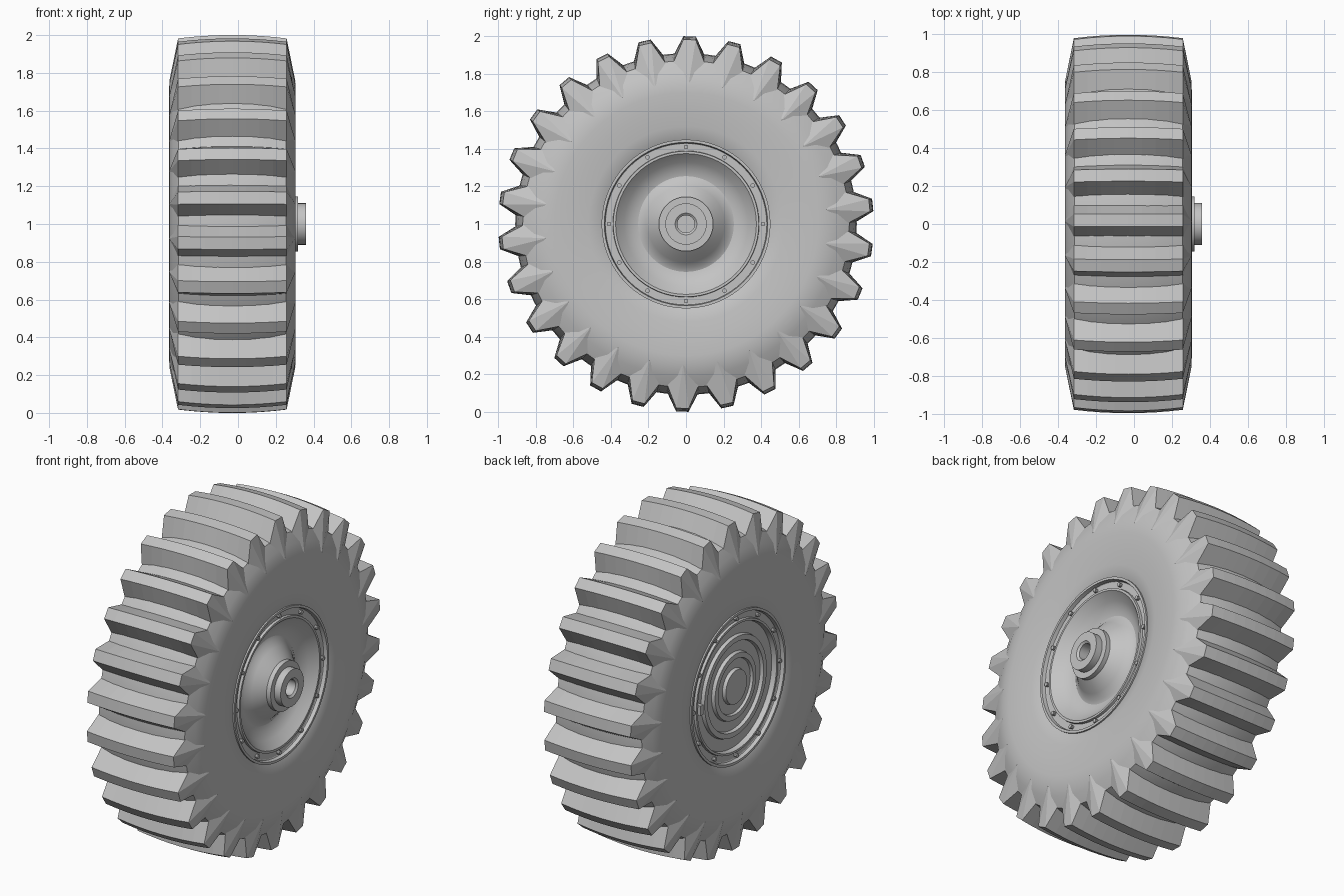
import bpy, bmesh, math
from mathutils import Matrix, Vector

cube = bpy.data.objects.get("Cube")
if cube:
    bpy.data.objects.remove(cube, do_unlink=True)

grey = bpy.data.materials.new("plain_grey")
grey.use_nodes = True
grey.diffuse_color = (0.55, 0.55, 0.55, 1)
grey.node_tree.nodes["Principled BSDF"].inputs["Base Color"].default_value = grey.diffuse_color

MID = -0.03          # middle plane of the tyre
LUGS = 26


def finish(name, bm, angle=None):
    bmesh.ops.recalc_face_normals(bm, faces=bm.faces)
    mesh = bpy.data.meshes.new(name)
    bm.to_mesh(mesh)
    bm.free()
    mesh.materials.append(grey)
    ob = bpy.data.objects.new(name, mesh)
    ob.location.z = 1
    bpy.context.collection.objects.link(ob)
    if angle:
        bpy.ops.object.select_all(action='DESELECT')
        ob.select_set(True)
        bpy.context.view_layer.objects.active = ob
        bpy.ops.object.shade_smooth_by_angle(angle=math.radians(angle))
    return ob


def lathe(name, profile, steps=64, angle=28):
    """Revolve (x, radius) points around the axle."""
    bm = bmesh.new()
    verts = [bm.verts.new((x, 0, r)) for x, r in profile]
    edges = [bm.edges.new(pair) for pair in zip(verts, verts[1:])]
    bmesh.ops.spin(bm, geom=verts + edges, cent=(0, 0, 0), axis=(1, 0, 0),
                   angle=2 * math.pi, steps=steps)
    bmesh.ops.remove_doubles(bm, verts=bm.verts, dist=1e-4)
    return finish(name, bm, angle)


# Tyre body: one side profile mirrored about the middle plane, joined by a crowned floor
side = [(0.29, 0.42), (0.31, 0.445), (0.322, 0.52), (0.332, 0.62),
        (0.335, 0.7), (0.333, 0.75), (0.315, 0.81), (0.285, 0.87)]
floor = [(0.2, 0.892), (0.1, 0.906), (0, 0.91), (-0.1, 0.906), (-0.2, 0.892)]
body = side + floor + [(-x, r) for x, r in reversed(side)]
lathe("tyre_body", [(x + MID, r) for x, r in body], steps=LUGS * 4, angle=35)

# Tread lugs: crowned bars whose ends taper to a point on the sidewall
bm = bmesh.new()
for i in range(LUGS):
    turn = Matrix.Rotation(-math.radians(1.1) - i * 2 * math.pi / LUGS, 3, 'X')

    def vert(x, y, r):
        return bm.verts.new(turn @ Vector((x + MID, y, r)))

    rows = []
    for k in range(-4, 5):
        t = k / 4
        top, base = 1.0 - 0.018 * t * t, 0.895 - 0.04 * t * t
        x = 0.2875 * t
        rows.append([vert(x, -0.085, base), vert(x, -0.033, top),
                     vert(x, 0.033, top), vert(x, 0.085, base)])
    for a, b in zip(rows, rows[1:]):
        for j in range(4):
            n = (j + 1) % 4
            bm.faces.new((a[j], a[n], b[n], b[j]))
    for row, s in ((rows[0], -1), (rows[-1], 1)):
        tip = vert(s * 0.335, 0, 0.75)
        for j in range(4):
            bm.faces.new((row[j], row[(j + 1) % 4], tip))
finish("tread_lugs", bm)

# Outer rim: raised lip, bolt channel, dish and cone rising to the hub
lathe("outer_rim", [(0.25, 0.45), (0.29, 0.45), (0.29, 0.435), (0.265, 0.43),
                    (0.265, 0.39), (0.28, 0.388), (0.28, 0.375), (0.235, 0.33),
                    (0.207, 0.285), (0.2, 0.255), (0.207, 0.235), (0.235, 0.205),
                    (0.265, 0.175), (0.295, 0.14)])

# Hub: flange, boss and blind axle bore
lathe("hub", [(0.26, 0.145), (0.318, 0.145), (0.318, 0.11), (0.36, 0.11),
              (0.36, 0.058), (0.35, 0.046), (0.25, 0.046), (0.25, 0)])

# Inner rim: lip, bolt channel and a shallow disc with concentric steps
lathe("inner_rim", [(-0.31, 0.45), (-0.35, 0.45), (-0.35, 0.435), (-0.325, 0.43),
                    (-0.325, 0.39), (-0.34, 0.388), (-0.34, 0.375), (-0.31, 0.37),
                    (-0.31, 0.3), (-0.33, 0.295), (-0.33, 0.265), (-0.31, 0.26),
                    (-0.31, 0.2), (-0.33, 0.195), (-0.33, 0.165), (-0.315, 0.16),
                    (-0.315, 0.105), (-0.335, 0.1), (-0.335, 0)])

# Rim bolts on both sides
bm = bmesh.new()
for x in (0.268, -0.328):
    for i in range(12):
        place = (Matrix.Rotation(i * math.pi / 6, 4, 'X') @ Matrix.Translation((x, 0, 0.41))
                 @ Matrix.Rotation(math.pi / 2, 4, 'Y'))
        bmesh.ops.create_cone(bm, cap_ends=True, segments=10, radius1=0.012,
                              radius2=0.012, depth=0.03, matrix=place)
finish("rim_bolts", bm, 30)

# Air valve on the inner side
bm = bmesh.new()
bmesh.ops.create_cube(bm, size=1, matrix=Matrix.Translation((-0.33, 0.355, 0))
                      @ Matrix.Diagonal((0.05, 0.025, 0.06, 1)))
finish("air_valve", bm)
